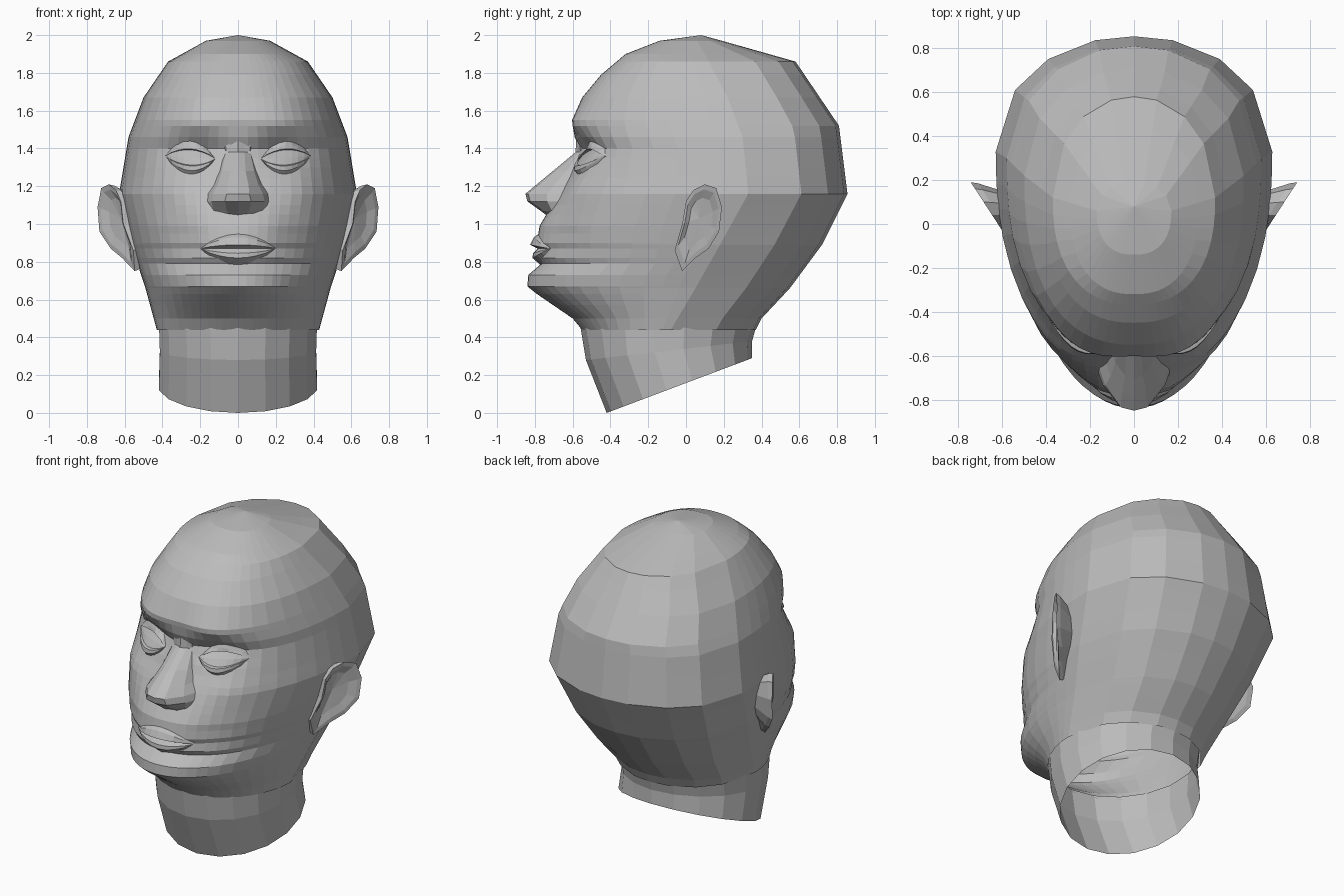
import bpy, bmesh
from math import sin, pi, exp
from mathutils import Vector

cube = bpy.data.objects.get("Cube")
if cube:
    bpy.data.objects.remove(cube)

clay = bpy.data.materials.new("clay_grey")
clay.use_nodes = True
GREY = (0.5, 0.5, 0.5, 1)
clay.diffuse_color = GREY
clay.node_tree.nodes["Principled BSDF"].inputs["Base Color"].default_value = GREY


def loft(name, rows, closed=False, apex=None, end=None, inner=(0, 0, 1)):
    """Skin a stack of point rows; apex and end close the first and last row."""
    bm = bmesh.new()
    grid = [[bm.verts.new(p) for p in row] for row in rows]
    n = len(grid[0])
    spans = [(i, (i + 1) % n) for i in range(n if closed else n - 1)]
    for a, b in zip(grid, grid[1:]):
        for i, j in spans:
            bm.faces.new((a[i], a[j], b[j], b[i]))
    for tip, row in ((apex, grid[0]), (end, grid[-1])):
        if tip:
            v = bm.verts.new(tip)
            for i, j in spans:
                bm.faces.new((v, row[i], row[j]))
    bmesh.ops.remove_doubles(bm, verts=bm.verts, dist=0.0005)
    bmesh.ops.recalc_face_normals(bm, faces=bm.faces)
    bm.normal_update()
    facing = sum(f.normal.dot(f.calc_center_median() - Vector(inner)) * f.calc_area() for f in bm.faces)
    if facing < 0:
        bmesh.ops.reverse_faces(bm, faces=bm.faces)
    mesh = bpy.data.meshes.new(name)
    bm.to_mesh(mesh)
    bm.free()
    mesh.materials.append(clay)
    obj = bpy.data.objects.new(name, mesh)
    bpy.context.collection.objects.link(obj)
    return obj


def sample(keys, z):
    """Piecewise linear lookup in a table sorted from high to low z."""
    if z >= keys[0][0]:
        return keys[0][1:]
    for a, b in zip(keys, keys[1:]):
        if z >= b[0]:
            t = (a[0] - z) / (a[0] - b[0])
            return tuple(p + (q - p) * t for p, q in zip(a[1:], b[1:]))
    return keys[-1][1:]


# Midline face profile, midline back profile: (z, y)
FACE = [(1.97, -.14), (1.9, -.32), (1.79, -.45), (1.67, -.55), (1.55, -.6), (1.46, -.59),
        (1.4, -.565), (1.25, -.62), (1.05, -.74), (.99, -.775), (.9, -.79), (.87, -.775),
        (.82, -.785), (.79, -.765), (.73, -.835), (.67, -.84), (.63, -.79), (.5, -.6), (.44, -.55)]
BACK = [(1.97, .19), (1.86, .58), (1.52, .81), (1.16, .855), (.89, .72), (.66, .55), (.5, .4), (.44, .37)]
# Cross-section: (z, half width, y of widest point, roundness power)
SECTION = [(1.97, .17, .06, 2.4), (1.86, .37, .12, 2.4), (1.67, .5, .22, 2.4), (1.46, .58, .3, 2.4),
           (1.16, .63, .33, 2.3), (.89, .565, .18, 2.1), (.66, .49, .05, 2), (.44, .43, -.08, 2)]


def bump(x, z, cx, cz, sx, sz):
    return exp(-((abs(x) - cx) / sx) ** 2 - ((z - cz) / sz) ** 2)


def surface(x, z):
    """Front skin depth: rounded section plus sockets, brows and cheekbones."""
    w, yc, n = sample(SECTION, z)
    u = min(abs(x) / w, 1)
    y = yc + (sample(FACE, z)[0] - yc) * (1 - u ** n) ** (1 / n)
    return (y + .045 * bump(x, z, .22, 1.39, .13, .07) - .025 * bump(x, z, .24, 1.53, .15, .05)
            - .025 * bump(x, z, .36, 1.2, .12, .1) + .02 * bump(x, z, .3, .95, .1, .1))


# Head shell: fine columns in front, coarse ones behind
HALF = [.09, .18, .27, .36, .45, .54, .63, .72, .81, .89, .95, .98, .995, 1]
FRONT_U = [-u for u in reversed(HALF)] + [0] + HALF
BACK_U = [.86, .62, .28, 0, -.28, -.62, -.86]


def head_ring(z):
    w, yc, n = sample(SECTION, z)
    yb = sample(BACK, z)[0]
    front = [(u * w, surface(u * w, z), z) for u in FRONT_U]
    return front + [(u * w, yc + (yb - yc) * (1 - abs(u) ** 2.1) ** .48, z) for u in BACK_U]


levels = {k[0] for k in FACE + BACK + SECTION} | {1.35, 1.3, 1.2, 1.1, .95, .57}
loft("head", [head_ring(z) for z in sorted(levels, reverse=True)], closed=True, apex=(0, .08, 2))


# Neck: open tube whose rings tilt down to the front
def neck_ring(yf, yb, w, zf, zb):
    yc, ring = (yf + yb) / 2, []
    for i in range(18):
        a = 2 * pi * i / 18
        y = yc + (yb - yf) / 2 * sin(a + pi / 2)
        ring.append((w * sin(a), y, zf + (zb - zf) * (y - yf) / (yb - yf)))
    return ring


loft("neck", [neck_ring(-.56, .38, .425, .46, .49), neck_ring(-.53, .35, .42, .28, .38),
              neck_ring(-.42, .35, .425, 0, .29)], closed=True, inner=(0, 0, .3))

# Nose: (z, ridge y, ridge half width, base half width, base y)
NOSE = [(1.46, -.58, .04, .08, -.55), (1.38, -.585, .035, .08, -.53), (1.28, -.705, .04, .11, -.56),
        (1.21, -.79, .055, .135, -.6), (1.16, -.85, .06, .17, -.62), (1.12, -.84, .07, .18, -.63),
        (1.07, -.77, .06, .165, -.65), (1.04, -.73, .05, .12, -.69)]


def nose_row(z, yr, rh, bh, yb):
    side = [(rh, yr + .015), (rh + (bh - rh) * .65, yr + (yb - yr) * .5), (bh, yb)]
    return [(-x, y, z) for x, y in reversed(side)] + [(0, yr, z)] + [(x, y, z) for x, y in side]


loft("nose", [nose_row(*r) for r in NOSE], inner=(0, -.5, 1.2))


# Lips and eyes: lens-shaped patches that pinch together at both corners
def lens(name, x0, x1, z0, z1, profile, cols):
    rows = []
    for dz, lift in profile:
        row = []
        for i in range(cols + 1):
            t = i / cols
            swell = sin(pi * t) ** .8 if 0 < t < 1 else 0
            x, z = x0 + (x1 - x0) * t, z0 + (z1 - z0) * t + dz * swell
            row.append((x, surface(x, z) - lift * (.25 + .75 * swell), z))
        rows.append(row)
    return loft(name, rows, inner=((x0 + x1) / 2, 0, z0))


LIPS = [(.085, -.01), (.06, .02), (.02, .04), (0, .01), (-.025, .03), (-.05, .028), (-.09, -.01)]
EYE = [(.095, -.01), (.065, .03), (.045, .045), (.04, .022), (0, .03), (-.04, .022),
       (-.045, .038), (-.07, .025), (-.095, -.01)]
lens("lips", -.2, .2, .87, .87, LIPS, 8)
for label, s in (("left", 1), ("right", -1)):
    lens(label + "_eye", s * .12, s * .385, 1.345, 1.36, EYE, 8)

# Ears: outline (y, z) swept into back, rim, inner rim and hollow
EAR = [(-.02, 1), (0, 1.12), (.04, 1.18), (.1, 1.21), (.16, 1.19), (.19, 1.09),
       (.175, .96), (.12, .87), (.05, .82), (-.02, .75), (-.06, .86)]


def ear_ring(s, scale, depth):
    ring = []
    for y, z in EAR:
        y, z = .07 + (y - .07) * scale, 1.03 + (z - 1.03) * scale
        ring.append((s * (.62 + .65 * y - .3 * max(0, .95 - z) - depth), y, z))
    return ring


for label, s in (("left", 1), ("right", -1)):
    rings = [ear_ring(s, .6, .14), ear_ring(s, .96, .03), ear_ring(s, 1, 0),
             ear_ring(s, .85, .005), ear_ring(s, .6, .03)]
    loft(label + "_ear", rings, closed=True, end=(s * .62, .07, 1.03), inner=(s * .6, .07, 1.03))
